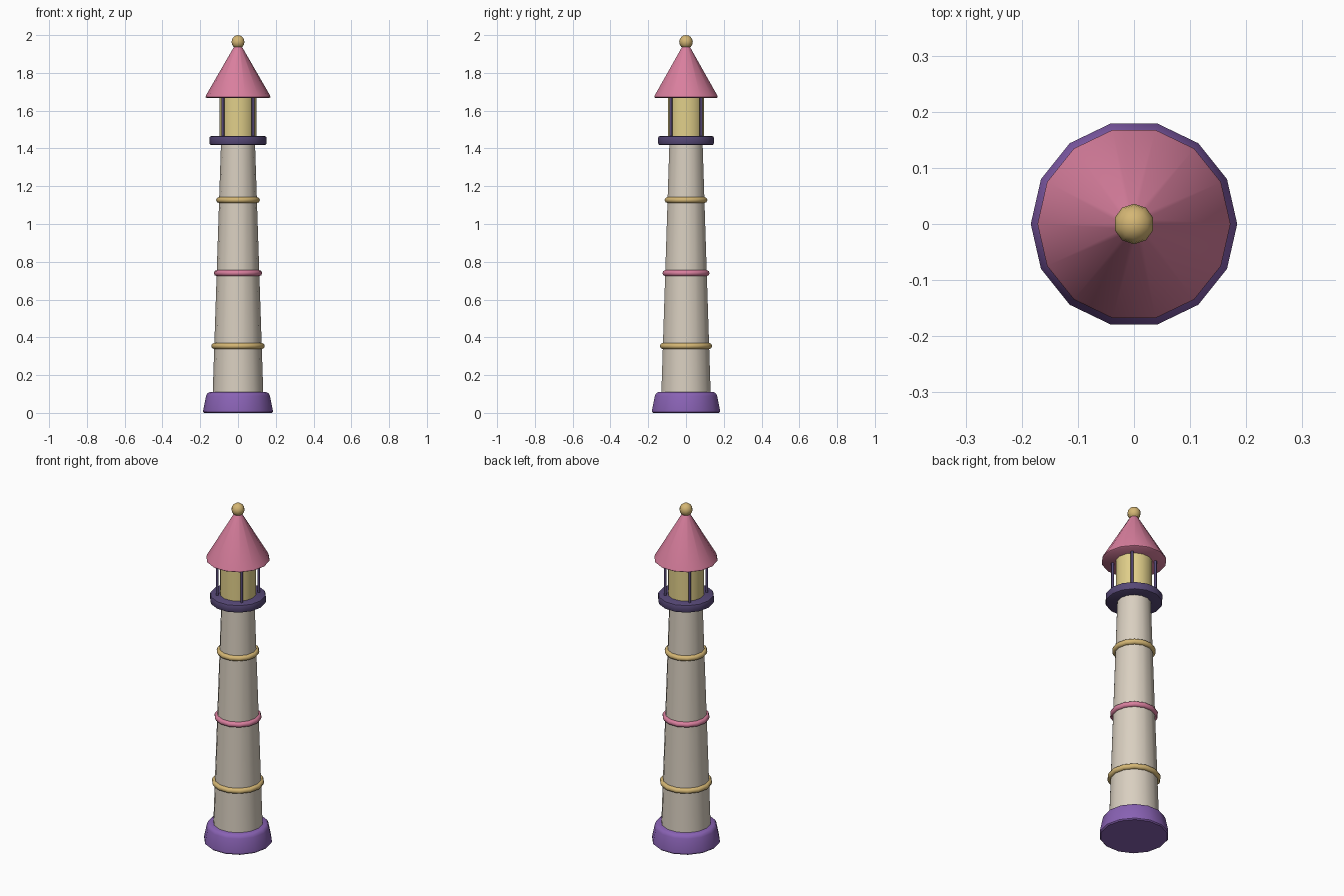
import bpy, bmesh, math
from mathutils import Matrix, Vector

if "Cube" in bpy.data.objects:
    bpy.data.objects.remove(bpy.data.objects["Cube"])

SIDES = 14


def material(name, rgb):
    def lin(c):
        c /= 255
        return c / 12.92 if c <= 0.04045 else ((c + 0.055) / 1.055) ** 2.4
    m = bpy.data.materials.new(name)
    m.diffuse_color = (*[lin(c) for c in rgb], 1)
    m.use_nodes = True
    m.node_tree.nodes["Principled BSDF"].inputs["Base Color"].default_value = m.diffuse_color
    return m


CREAM = material("cream", (217, 207, 192))
PURPLE = material("purple", (137, 98, 180))
DARK = material("dark purple", (86, 72, 118))
PINK = material("pink", (217, 127, 158))
GOLD = material("gold", (212, 182, 116))
LAMP = material("lamp yellow", (225, 207, 138))


def finish(name, bm, mat, angle=40):
    bmesh.ops.recalc_face_normals(bm, faces=bm.faces)
    me = bpy.data.meshes.new(name)
    bm.to_mesh(me)
    bm.free()
    me.materials.append(mat)
    me.shade_smooth()
    me.set_sharp_from_angle(angle=math.radians(angle))
    ob = bpy.data.objects.new(name, me)
    bpy.context.collection.objects.link(ob)
    return ob


def lathe(name, profile, mat, sides=SIDES, closed=False, angle=40, at=(0, 0)):
    """Spin (radius, z) points round a vertical axis; open profiles are capped."""
    bm = bmesh.new()
    rings = []
    for r, z in profile:
        rings.append([bm.verts.new((at[0] + r * math.cos(2 * math.pi * i / sides),
                                    at[1] + r * math.sin(2 * math.pi * i / sides), z))
                      for i in range(sides)])
    pairs = list(zip(rings, rings[1:]))
    if closed:
        pairs.append((rings[-1], rings[0]))
    else:
        bm.faces.new(rings[0])
        bm.faces.new(rings[-1])
    for a, b in pairs:
        for i in range(sides):
            j = (i + 1) % sides
            bm.faces.new((a[i], a[j], b[j], b[i]))
    return finish(name, bm, mat, angle)


# Plinth with rounded shoulder
lathe("base", [(0.178, 0), (0.184, 0.006), (0.184, 0.016), (0.169, 0.09),
               (0.163, 0.103), (0.15, 0.11)], PURPLE)

# Tapering tower
lathe("shaft", [(0.134, 0.10), (0.09, 1.43)], CREAM)

# Decorative bands
for name, z, r, mat in (("lower_band", 0.354, 0.126, GOLD),
                        ("middle_band", 0.74, 0.112, PINK),
                        ("upper_band", 1.127, 0.100, GOLD)):
    section = [(r + 0.016 * math.cos(k * math.pi / 4), z + 0.016 * math.sin(k * math.pi / 4))
               for k in range(8)]
    lathe(name, section, mat, closed=True, angle=60)

# Gallery deck with softened rims
lathe("gallery", [(0.143, 1.418), (0.149, 1.421), (0.152, 1.428), (0.152, 1.455),
                  (0.149, 1.462), (0.143, 1.465)], DARK)

# Lamp room and its four posts
lathe("lamp", [(0.098, 1.46), (0.098, 1.675)], LAMP)
for k in range(4):
    a = math.pi / 4 + k * math.pi / 2
    lathe(f"post_{k + 1}", [(0.0075, 1.46), (0.0075, 1.675)], DARK, sides=8, angle=50,
          at=(0.113 * math.cos(a), 0.113 * math.sin(a)))

# Conical roof
lathe("roof", [(0.167, 1.668), (0.172, 1.672), (0.169, 1.682), (0.02, 1.94)], PINK)

# Finial ball
bm = bmesh.new()
bmesh.ops.create_uvsphere(bm, u_segments=10, v_segments=8, radius=0.036,
                          matrix=Matrix.Translation(Vector((0, 0, 1.964))))
finish("finial", bm, GOLD, 60)
